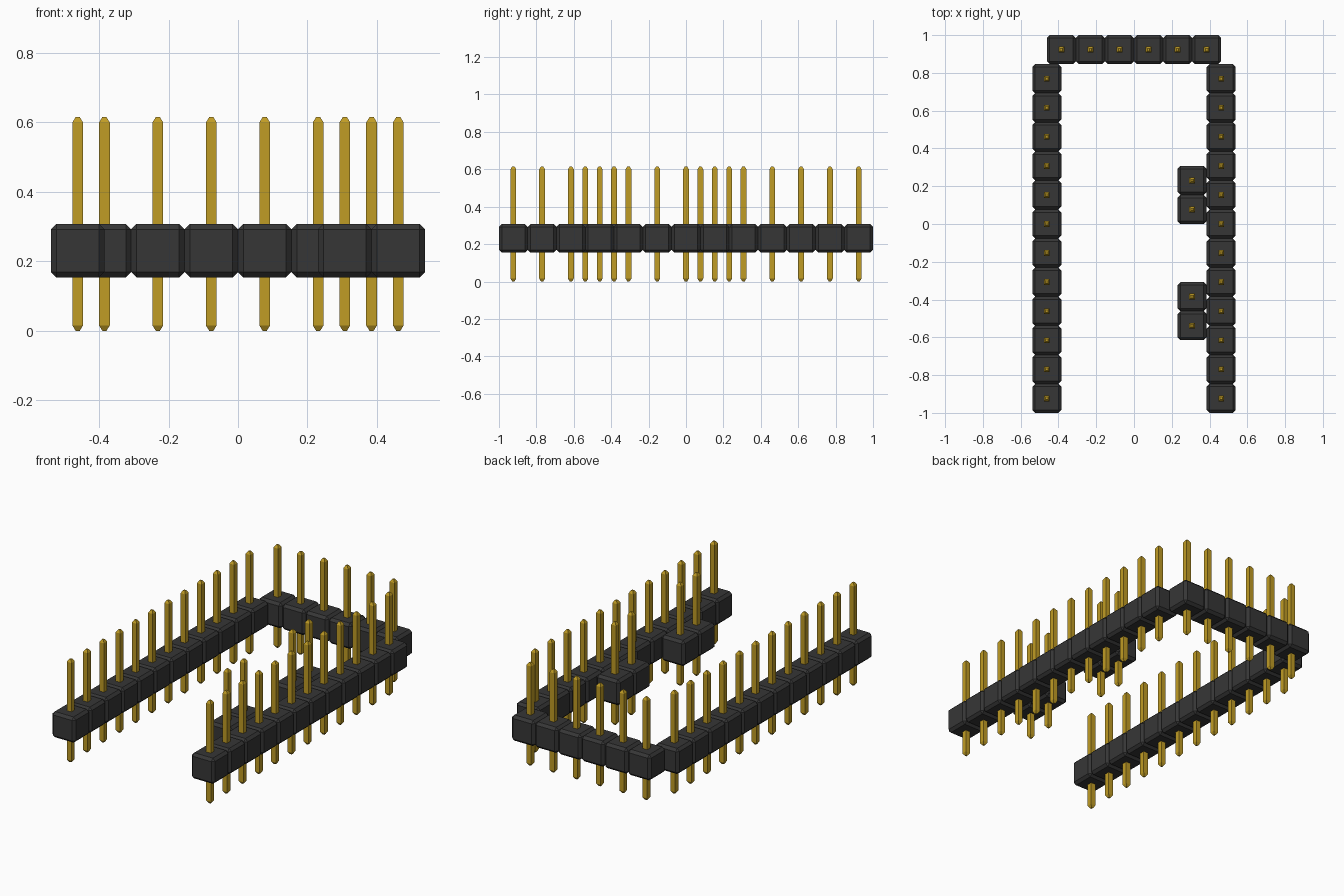
import bpy, bmesh
from mathutils import Matrix, Vector

if "Cube" in bpy.data.objects:
    bpy.data.objects.remove(bpy.data.objects["Cube"])

P = 2 / 13  # pin pitch


def material(name, rgb):
    m = bpy.data.materials.new(name)
    m.use_nodes = True
    m.diffuse_color = (*rgb, 1)
    m.node_tree.nodes["Principled BSDF"].inputs["Base Color"].default_value = (*rgb, 1)
    return m


BLACK = material("black_plastic", (0.037, 0.037, 0.037))
GOLD = material("gold_metal", (0.53, 0.335, 0.018))


def finish(bm, name, mat):
    mesh = bpy.data.meshes.new(name)
    bm.to_mesh(mesh)
    bm.free()
    mesh.materials.append(mat)
    obj = bpy.data.objects.new(name, mesh)
    bpy.context.collection.objects.link(obj)


# Chamfered housing cubes, one per pin
def housing(name, spots):
    bm = bmesh.new()
    for x, y in spots:
        bmesh.ops.create_cube(bm, size=P, matrix=Matrix.Translation((x, y, 1.5 * P)))
    bmesh.ops.bevel(bm, geom=bm.edges[:], offset=P / 10, offset_type='OFFSET',
                    segments=1, affect='EDGES')
    finish(bm, name, BLACK)


# Square pins with tapered tips at both ends
def pins(name, spots):
    bm = bmesh.new()
    half, tip, taper, top = P / 10, P / 26, P / 10, 4 * P
    profile = [(0, tip), (taper, half), (top - taper, half), (top, tip)]
    for x, y in spots:
        rings = [[bm.verts.new((x + sx * r, y + sy * r, z))
                  for sx, sy in ((-1, -1), (1, -1), (1, 1), (-1, 1))]
                 for z, r in profile]
        bm.faces.new(rings[0][::-1])
        bm.faces.new(rings[-1])
        for a, b in zip(rings, rings[1:]):
            for i in range(4):
                j = (i + 1) % 4
                bm.faces.new((a[i], a[j], b[j], b[i]))
    finish(bm, name, GOLD)


# Header strips: name, first pin, step direction, pin count (in pitches)
strips = [
    ("right_header", (-3, -6), (0, 1), 12),
    ("left_header", (3, -6), (0, 1), 12),
    ("back_header", (-2.5, 6), (1, 0), 6),
    ("inner_rear_header", (2, 0.5), (0, 1), 2),
    ("inner_front_header", (2, -3.5), (0, 1), 2),
]
for name, start, step, count in strips:
    spots = [(Vector(start) + Vector(step) * i) * P for i in range(count)]
    housing(name + "_housing", spots)
    pins(name + "_pins", spots)
